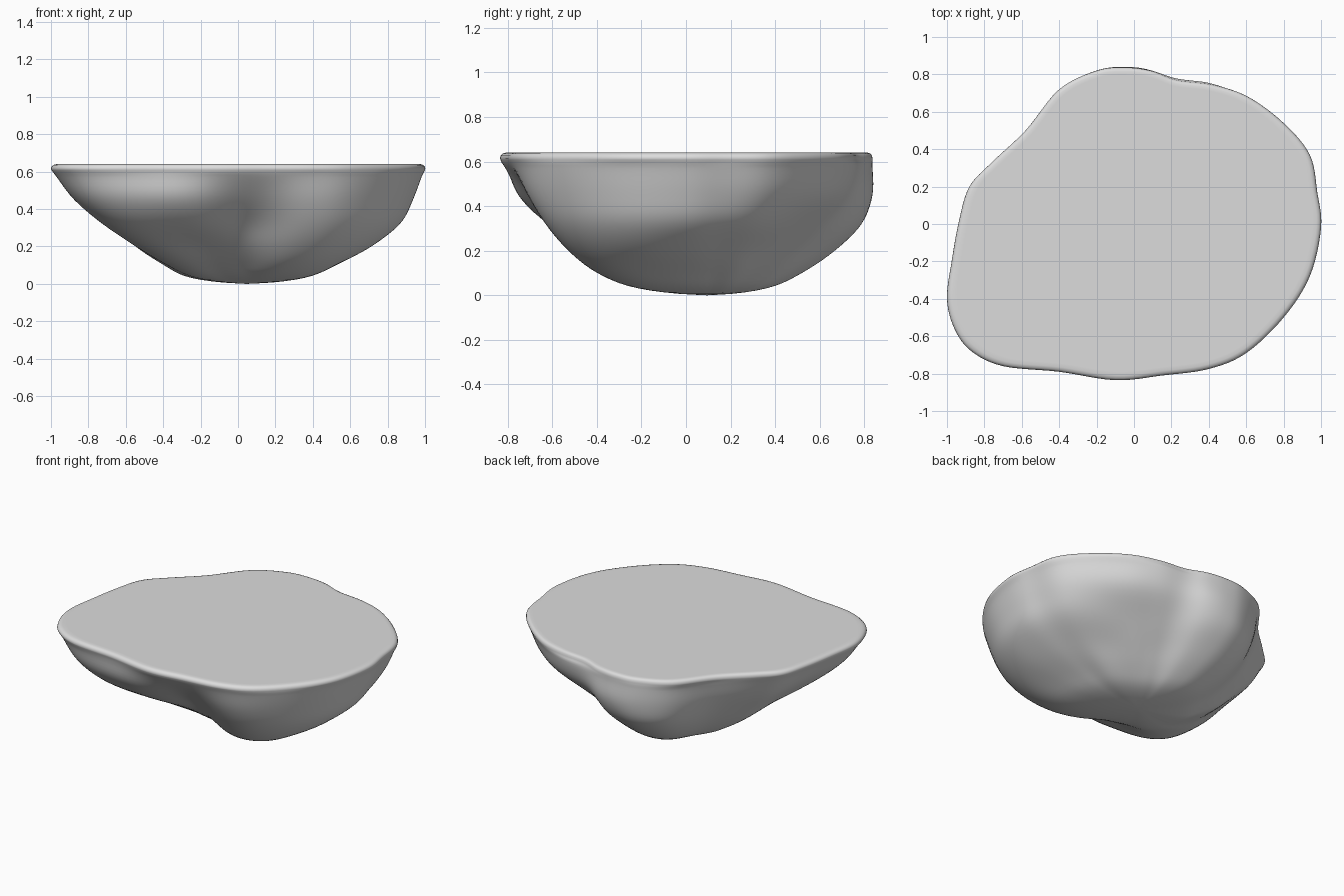
import bpy
import bmesh
import math
from mathutils import Vector

cube = bpy.data.objects.get("Cube")
if cube:
    bpy.data.objects.remove(cube, do_unlink=True)

TOP = 0.64
CENTRE = Vector((0.05, 0.10))      # point above the lowest spot of the underside


def catmull(a, b, c, d, t):
    """Smooth interpolation between b and c, for numbers or vectors."""
    return (b * 2 + (c - a) * t + (a * 2 - b * 5 + c * 4 - d) * t ** 2
            + (b * 3 - a - c * 3 + d) * t ** 3) * 0.5


def closed_sample(values, position):
    """Smooth value at a fractional position along a closed list."""
    count = len(values)
    i = math.floor(position)
    return catmull(*(values[(i + k) % count] for k in (-1, 0, 1, 2)), position - i)


# Rim outline, counter-clockwise
outline = [Vector(p) for p in (
    (1, -.02), (.98, .17), (.94, .37), (.8, .54), (.61, .68), (.42, .745),
    (.23, .77), (.09, .82), (-.05, .837), (-.2, .82), (-.4, .72), (-.58, .5),
    (-.76, .33), (-.88, .2), (-.935, .02), (-.975, -.2), (-1, -.4), (-.96, -.56),
    (-.87, -.68), (-.7, -.76), (-.4, -.79), (-.1, -.835), (.15, -.81),
    (.4, -.775), (.6, -.69), (.8, -.5), (.94, -.28))]

# Underside: share of the rim radius reached at each height, per compass direction
heights = (.03, .1, .2, .32, .45, .57)
profiles = (
    (.28, .45, .66, .85, .93, .98),     # left, with a ledge
    (.26, .42, .58, .79, .92, .98),
    (.24, .39, .55, .73, .92, .98),     # back left, dented
    (.27, .43, .59, .78, .95, 1.01),
    (.32, .52, .72, .91, 1.0, 1.0),     # back, bulging
    (.37, .59, .79, .94, .99, 1.0),
    (.37, .58, .75, .88, .95, .98),     # back right
    (.35, .53, .68, .81, .92, .98),
    (.31, .46, .62, .75, .89, .97),     # right
    (.26, .41, .57, .73, .88, .97),
    (.24, .39, .58, .80, .93, .98),     # front right lobe
    (.25, .39, .55, .80, .95, .985),
    (.28, .42, .56, .69, .85, .97),     # front, dented
    (.36, .57, .72, .84, .93, .98),
    (.40, .62, .78, .89, .95, .99),     # front left, full
    (.34, .53, .74, .88, .94, .98))


def column(direction):
    """Points (share, height) from the lowest spot up to the rounded rim."""
    shares = [closed_sample([p[k] for p in profiles], direction)
              for k in range(len(heights))]
    keys = [Vector(p) for p in zip(shares, heights)]
    keys = [Vector((-keys[0].x, keys[0].y)), Vector((0, 0))] + keys
    keys += [Vector((1, .615)), Vector((1, TOP))]
    steps = 5
    points = [catmull(*keys[i - 1:i + 3], s / steps)
              for i in range(1, len(keys) - 2) for s in range(steps)]
    points += [Vector(p) for p in ((1, .615), (.997, .627), (.988, .636),
                                   (.973, TOP), (.95, TOP))]
    return points[1:]


# Rock body: columns swept round the outline
bm = bmesh.new()
bottom = bm.verts.new((CENTRE.x, CENTRE.y, 0))
columns = []
STEPS = 6
for n in range(len(outline) * STEPS):
    arm = closed_sample(outline, n / STEPS) - CENTRE
    direction = math.atan2(arm.y, arm.x) / math.tau * len(profiles)
    columns.append([bm.verts.new((CENTRE.x + arm.x * p.x, CENTRE.y + arm.y * p.x,
                                  max(p.y, 0))) for p in column(direction)])

for here, ahead in zip(columns, columns[1:] + columns[:1]):
    bm.faces.new((bottom, ahead[0], here[0]))
    for k in range(len(here) - 1):
        bm.faces.new((here[k], ahead[k], ahead[k + 1], here[k + 1]))

# Flat top
bm.faces.new([c[-1] for c in columns])
bmesh.ops.recalc_face_normals(bm, faces=bm.faces)

# Even out the underside, leaving the rim and top crisp
underside = [v for v in bm.verts if v.co.z < 0.59]
for _ in range(4):
    bmesh.ops.smooth_vert(bm, verts=underside, factor=0.5,
                          use_axis_x=True, use_axis_y=True, use_axis_z=True)
bottom.co.z = 0

mesh = bpy.data.meshes.new("rock_body")
bm.to_mesh(mesh)
bm.free()
rock = bpy.data.objects.new("rock_body", mesh)
bpy.context.collection.objects.link(rock)

# Stone colour
stone = bpy.data.materials.new("pale_grey_stone")
stone.use_nodes = True
colour = (0.72, 0.72, 0.72, 1)
stone.diffuse_color = colour
for node in stone.node_tree.nodes:
    if node.type == "BSDF_PRINCIPLED":
        node.inputs["Base Color"].default_value = colour
mesh.materials.append(stone)

bpy.ops.object.select_all(action="DESELECT")
rock.select_set(True)
bpy.context.view_layer.objects.active = rock
bpy.ops.object.shade_smooth_by_angle(angle=math.radians(75))
